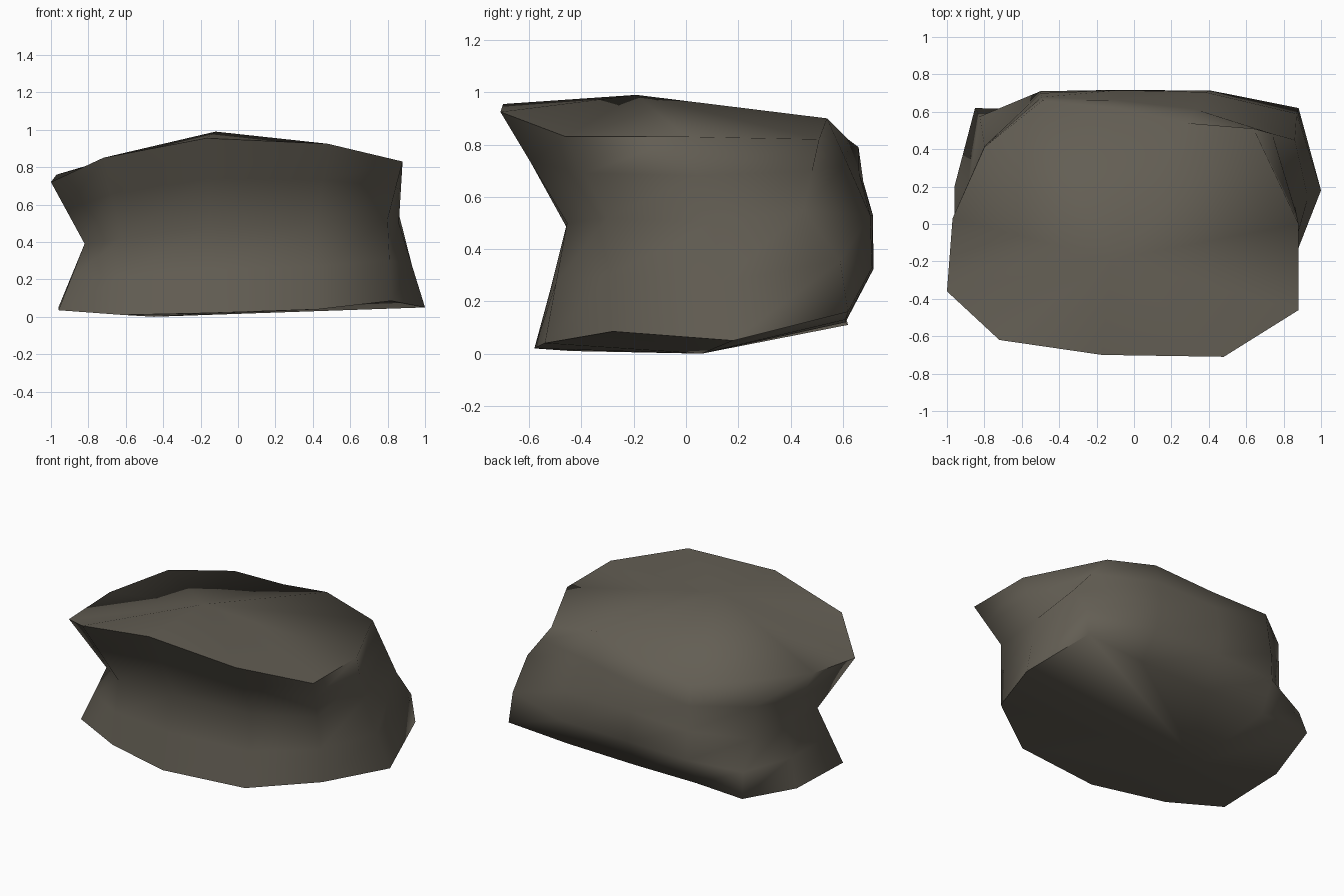
import bpy, bmesh, math
from mathutils import Vector

if "Cube" in bpy.data.objects:
    bpy.data.objects.remove(bpy.data.objects["Cube"])

# Three contour rings, listed from the left side round the front, right and back
BASE = [(-.96, -.29, .035), (-.62, -.44, .01), (-.15, -.58, .02), (.43, -.54, .04),
        (.82, -.28, .085), (1, .18, .05), (.88, .62, .16), (.45, .61, .13),
        (-.05, .61, .12), (-.5, .61, .12), (-.85, .62, .11), (-.96, .2, .05)]
WAIST = [(-.82, -.22, .39), (-.62, -.38, .42), (-.15, -.455, .48), (.42, -.455, .5),
         (.8, -.3, .52), (.86, .1, .5), (.86, .45, .55), (.38, .705, .53),
         (-.08, .715, .53), (-.5, .7, .5), (-.8, .42, .42), (-.82, .12, .39)]
RIM = [(-1, -.36, .72), (-.72, -.62, .85), (-.17, -.70, .955), (.48, -.71, .925),
       (.88, -.46, .83), (.88, 0, .83), (.64, .51, .82), (.28, .54, .9),
       (-.1, .62, .82), (-.49, .66, .79), (-.8, .41, .81), (-.97, .03, .76)]


def between(a, b, t, bulge):
    """Ring between two others; the back face swells outward."""
    ring = []
    for p, q in zip(a, b):
        v = Vector(p).lerp(Vector(q), t)
        if v.y > .5:
            v.y += bulge
        ring.append(v)
    return ring


rings = [BASE, between(BASE, WAIST, .5, .055), WAIST,
         between(WAIST, RIM, .55, 0), RIM]

# Rock body: bridge the rings and fan both ends to a centre point
bm = bmesh.new()
rows = [[bm.verts.new(p) for p in ring] for ring in rings]
n = len(BASE)
bottom = bm.verts.new((-.45, .06, 0))
top = bm.verts.new((-.12, -.19, .99))
for i in range(n):
    j = (i + 1) % n
    for lo, hi in zip(rows, rows[1:]):
        bm.faces.new((lo[i], lo[j], hi[j], hi[i]))
    bm.faces.new((rows[0][j], rows[0][i], bottom))
    bm.faces.new((rows[-1][i], rows[-1][j], top))
bmesh.ops.recalc_face_normals(bm, faces=bm.faces)

mesh = bpy.data.meshes.new("rock")
bm.to_mesh(mesh)
bm.free()
rock = bpy.data.objects.new("rock", mesh)
bpy.context.collection.objects.link(rock)

# Single stone colour
stone = bpy.data.materials.new("dark stone")
stone.diffuse_color = (.125, .112, .088, 1)
stone.use_nodes = True
stone.node_tree.nodes["Principled BSDF"].inputs["Base Color"].default_value = stone.diffuse_color
mesh.materials.append(stone)

# Soft shading all round, as on the worn stone
bpy.context.view_layer.objects.active = rock
rock.select_set(True)
bpy.ops.object.shade_smooth_by_angle(angle=math.radians(85))
